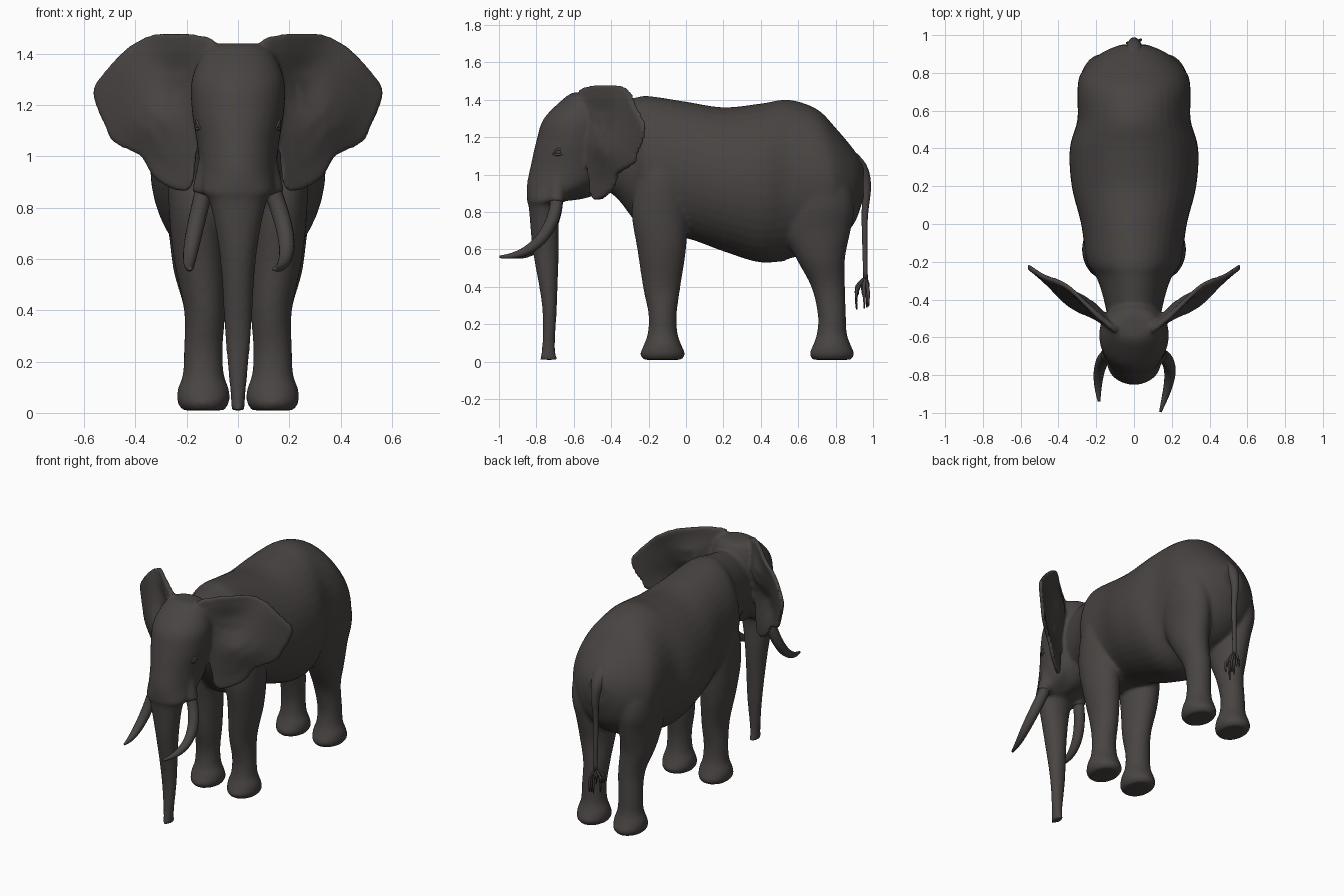
import bpy, bmesh, math, random
from mathutils import Vector

cube = bpy.data.objects.get("Cube")
if cube:
    bpy.data.objects.remove(cube, do_unlink=True)

X, Y, Z = Vector((1, 0, 0)), Vector((0, 1, 0)), Vector((0, 0, 1))

hide = bpy.data.materials.new("dark_grey_hide")
hide.use_nodes = True
hide.diffuse_color = (.065, .058, .055, 1)
shader = hide.node_tree.nodes["Principled BSDF"]
shader.inputs["Base Color"].default_value = hide.diffuse_color
shader.inputs["Roughness"].default_value = .8


def spline(rows, steps=5, closed=False):
    """Smoothly interpolate rows of numbers (Hermite curve with averaged slopes)."""
    count, result = len(rows), []

    def pick(index):
        return rows[index % count] if closed else rows[min(max(index, 0), count - 1)]

    for index in range(count if closed else count - 1):
        for step in range(steps):
            t = step / steps
            ease = t * t * (3 - 2 * t)
            leave, arrive = t * (1 - t) ** 2 / 2, t * t * (t - 1) / 2
            neighbours = zip(pick(index - 1), pick(index), pick(index + 1), pick(index + 2))
            result.append([b + (c - b) * ease + (c - a) * leave + (d - b) * arrive
                           for a, b, c, d in neighbours])
    if not closed:
        result.append(list(rows[-1]))
    return result


def ring(centre, u, v, sides):
    angles = [math.tau * i / sides for i in range(sides)]
    return [centre + u * math.cos(a) + v * math.sin(a) for a in angles]


def loft(bm, rings):
    """Skin a closed tube over a list of rings."""
    loops = [[bm.verts.new(point) for point in points] for points in rings]
    for lower, upper in zip(loops, loops[1:]):
        for i in range(len(lower)):
            j = (i + 1) % len(lower)
            bm.faces.new((lower[i], lower[j], upper[j], upper[i]))
    bm.faces.new(loops[0])
    bm.faces.new(loops[-1])


def tube(bm, rows, sides=16, steps=5):
    """Round tube through rows of x, y, z, radius."""
    path = spline(rows, steps)
    rings = []
    for i, (x, y, z, radius) in enumerate(path):
        before, after = path[max(i - 1, 0)], path[min(i + 1, len(path) - 1)]
        tangent = (Vector(after[:3]) - Vector(before[:3])).normalized()
        v = tangent.cross(X).normalized()
        u = v.cross(tangent)
        rings.append(ring(Vector((x, y, z)), u * radius, v * radius, sides))
    loft(bm, rings)


def pillar(bm, rows):
    """Upright loft through rows of z, x, half width, y, half depth."""
    loft(bm, [ring(Vector((x, y, z)), X * width, Y * depth, 32)
              for z, x, width, y, depth in spline(rows)])


def finish(bm, name):
    bmesh.ops.recalc_face_normals(bm, faces=bm.faces)
    mesh = bpy.data.meshes.new(name)
    bm.to_mesh(mesh)
    bm.free()
    mesh.materials.append(hide)
    for poly in mesh.polygons:
        poly.use_smooth = True
    ob = bpy.data.objects.new(name, mesh)
    bpy.context.scene.collection.objects.link(ob)
    return ob


def leg(bm, side, foot_y, upper):
    """Shared foot and shin, then upper rows of z, half width, y, half depth."""
    foot = [(.01, .08, .1), (.04, .1, .12), (.09, .1, .1), (.15, .08, .08), (.25, .075, .075)]
    rows = [(z, side * .135, width, foot_y, depth) for z, width, depth in foot]
    rows += [(z, side * (.05 + width), width, y, depth) for z, width, y, depth in upper]
    pillar(bm, rows)


def bump(x, z, centre_x, centre_z, radius):
    return math.exp(-((x - centre_x) ** 2 + (z - centre_z) ** 2) / radius ** 2)


def ear(bm, side):
    """Thin wavy shell: front rings out to the rim, then back rings inward."""
    outline = [(.1, 1.46), (.3, 1.48), (.42, 1.43), (.51, 1.34), (.565, 1.25), (.52, 1.12),
               (.48, 1.05), (.38, 1), (.33, .92), (.25, .87), (.18, .88), (.16, 1.05), (.14, 1.39)]
    spread = [.2, .5, .75, .92, 1]
    layers = [(t, -1) for t in spread] + [(t, 1) for t in reversed(spread)]
    rings = []
    for t, face in layers:
        points = []
        for x, z in spline(outline, 4, closed=True):
            x, z = .3 + (x - .3) * t, 1.2 + (z - 1.2) * t
            half = .016 + .02 * bump(x, z, .14, 1.3, .12)
            hollow = bump(x, z, .25, 1.3, .09)
            bulge = bump(x, z, .34, 1.13, .11)
            rolled_top = bump(x, z, .36, 1.48, .12)
            wave = (hollow - bulge + rolled_top) * .045
            points.append(Vector((side * x, .72 * x - .63 + wave + face * half, z)))
        rings.append(points)
    loft(bm, rings)


def tusk(name, side, curl, reach):
    """Ivory arc dropping, sweeping forward and curling inward."""
    rows = []
    for i in range(9):
        t = i / 8
        rows.append((side * (.13 + .06 * math.sin(math.pi * curl * t)),
                     -.69 - reach * t ** 1.8,
                     .88 - .32 * math.sin(math.pi / 2 * t),
                     .034 * (1 - .8 * t ** 3)))
    bm = bmesh.new()
    tube(bm, rows, steps=3)
    finish(bm, name)


# Torso and neck: y, half width, top, bottom
torso = [(-.6, .12, 1.36, .98), (-.4, .16, 1.39, .9), (-.28, .2, 1.41, .76), (-.2, .25, 1.42, .68),
         (0, .28, 1.39, .66), (.2, .33, 1.36, .59), (.4, .34, 1.38, .53), (.55, .3, 1.4, .55),
         (.7, .3, 1.35, .6), (.8, .28, 1.25, .64), (.9, .18, 1.13, .74), (.95, .07, 1.05, .88)]
bm = bmesh.new()
loft(bm, [ring(Vector((0, y, (top + low) / 2)), X * width, Z * (top - low) / 2, 40)
          for y, width, top, low in spline(torso)])

# Head flowing into the trunk: z, half width, front, back
head = [(1.44, .07, -.6, -.49), (1.41, .13, -.65, -.44), (1.3, .18, -.76, -.4),
        (1.18, .18, -.8, -.4), (1.05, .16, -.83, -.41), (.95, .15, -.85, -.47),
        (.86, .14, -.85, -.64), (.82, .11, -.84, -.68), (.6, .07, -.82, -.68),
        (.3, .05, -.77, -.69), (.08, .03, -.77, -.7), (.01, .025, -.785, -.685)]
pillar(bm, [(z, 0, width, (front + back) / 2, (back - front) / 2)
            for z, width, front, back in head])

# Lower jaw and belly fold
tube(bm, [(0, -.48, 1, .1), (0, -.58, .94, .08), (0, -.65, .89, .04)])
tube(bm, [(0, .38, .58, .04), (0, .46, .57, .04), (0, .53, .56, .025)])

# Legs, ears and tusk sockets on both sides
front_thigh = [(.4, .08, -.13, .1), (.6, .1, -.13, .13), (.8, .11, -.14, .15),
               (1, .11, -.13, .13), (1.2, .08, -.13, .08)]
hind_thigh = [(.4, .08, .76, .09), (.55, .1, .72, .13), (.7, .11, .7, .18),
              (.82, .12, .71, .19), (.95, .12, .71, .17), (1.1, .1, .7, .12)]
for side in (1, -1):
    leg(bm, side, -.125, front_thigh)
    leg(bm, side, .78, hind_thigh)
    ear(bm, side)
    tube(bm, [(side * .1, -.68, 1, .05), (side * .14, -.695, .85, .042)])

# Fuse the parts into one smooth skin
body = finish(bm, "body_head_and_ears")
remesh = body.modifiers.new("fuse", 'REMESH')
remesh.mode = 'VOXEL'
remesh.voxel_size = .011
remesh.use_smooth_shade = True
smooth = body.modifiers.new("soften", 'SMOOTH')
smooth.factor = .5
smooth.iterations = 7

# The left tusk is longer and curls further inward
tusk("left_tusk", 1, .95, .305)
tusk("right_tusk", -1, .63, .25)

# Tail and its tuft of hair
bm = bmesh.new()
tube(bm, [(0, .84, 1.1, .06), (0, .925, 1.03, .046), (0, .963, .93, .026),
          (0, .955, .75, .016), (0, .96, .44, .012)])
finish(bm, "tail")
random.seed(4)
bm = bmesh.new()
for strand in range(18):
    x, y = random.uniform(-.04, .04), .95 + random.uniform(-.045, .04)
    drop = random.uniform(.03, .16)
    tube(bm, [(0, .96, .455, .005), (x, y, .43 - drop * .4, .008), (x, y, .43 - drop, .004)],
         sides=5, steps=2)
finish(bm, "tail_tuft")

# Eyes with heavy lids, seated on the skin
bpy.context.view_layer.update()
skin = body.evaluated_get(bpy.context.evaluated_depsgraph_get())
eye_y, eye_z = -.68, 1.12
for name, side in (("left_eye", 1), ("right_eye", -1)):
    hit, spot, normal, face = skin.ray_cast(Vector((side, eye_y, eye_z)), X * -side)
    x = spot.x if hit else side * .16
    bm = bmesh.new()
    bmesh.ops.create_uvsphere(bm, u_segments=16, v_segments=10, radius=.015)
    bmesh.ops.translate(bm, verts=bm.verts, vec=(x - side * .008, eye_y, eye_z))
    for lift in (.016, -.013):
        tube(bm, [(x - side * .012, eye_y - .03, eye_z - .01, .004),
                  (x, eye_y, eye_z + lift, .007), (x, eye_y + .04, eye_z, .003)], sides=8)
    finish(bm, name)
